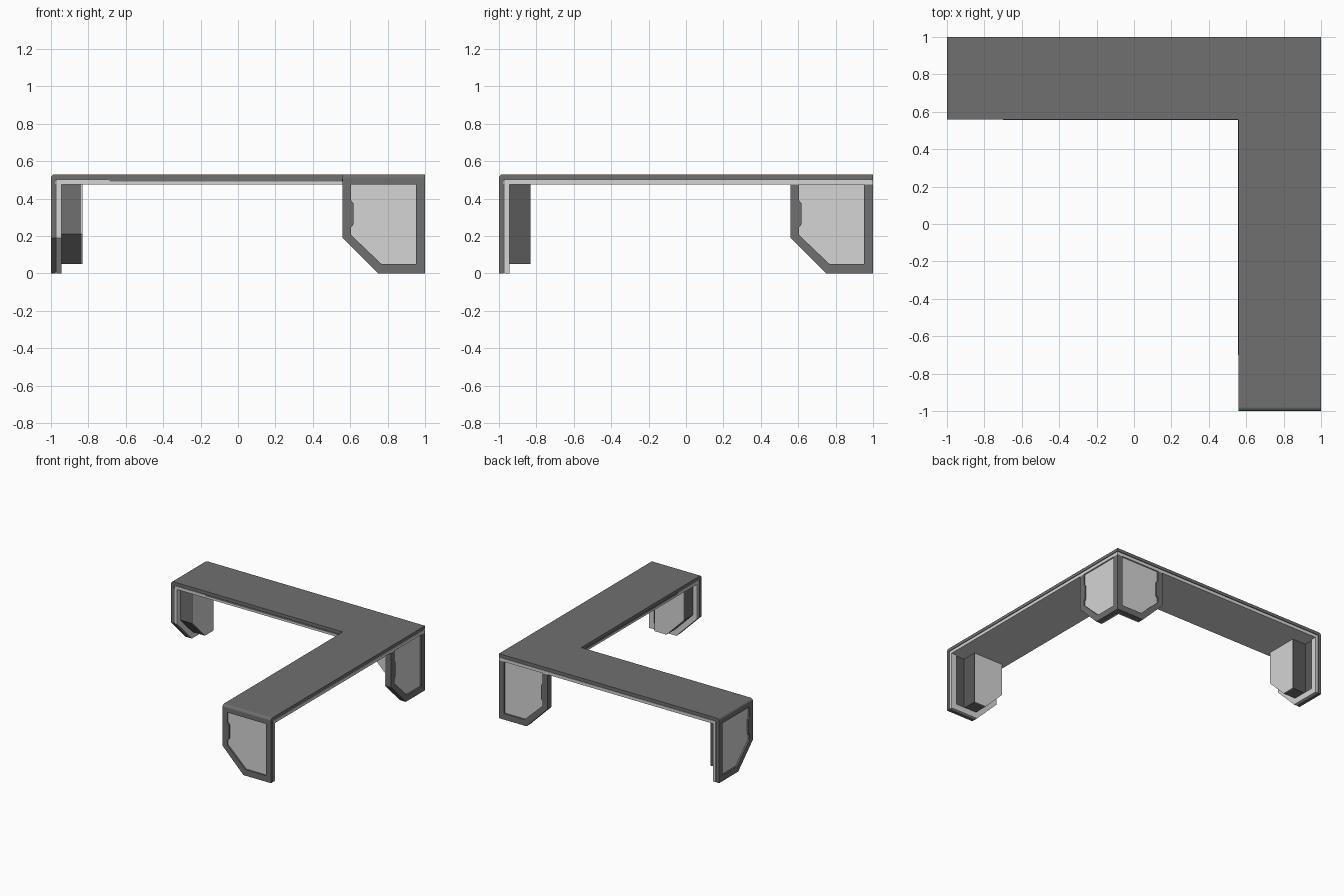
import bpy, bmesh

if "Cube" in bpy.data.objects:
    bpy.data.objects.remove(bpy.data.objects["Cube"])


def material(name, v):
    m = bpy.data.materials.new(name)
    m.diffuse_color = (v, v, v, 1)
    m.use_nodes = True
    m.node_tree.nodes["Principled BSDF"].inputs["Base Color"].default_value = m.diffuse_color
    return m


DARK = material("dark grey", 0.16)
LIGHT = material("light grey", 0.66)
SHADE = material("charcoal", 0.10)

# Placement maps: (u along panel, z up, d depth from the outer face) -> xyz
PLACES = {
    "front_end": lambda u, z, d: (u, -1 + d, z),
    "left_end": lambda u, z, d: (-1 + d, u, z),
    "corner_right": lambda u, z, d: (1 - d, u, z),
    "corner_back": lambda u, z, d: (u, 1 - d, z),
}


def flat(x, y, z):
    return (x, y, z)


def prism(name, poly, d0, d1, place, mat, round_ends=False):
    """Extrude a 2D outline between two depths."""
    bm = bmesh.new()
    a = [bm.verts.new(place(p, q, d0)) for p, q in poly]
    b = [bm.verts.new(place(p, q, d1)) for p, q in poly]
    n = len(poly)
    bm.faces.new(a)
    bm.faces.new(b[::-1])
    for i in range(n):
        j = (i + 1) % n
        bm.faces.new((a[j], a[i], b[i], b[j]))
    if round_ends:
        edges = [e for e in bm.edges
                 if all(v.co.z > d1 - 0.001 for v in e.verts)
                 and (all(v.co.x < -0.99 for v in e.verts)
                      or all(v.co.y < -0.99 for v in e.verts))]
        bmesh.ops.bevel(bm, geom=edges, offset=0.02, segments=4,
                        profile=0.5, affect='EDGES')
    bmesh.ops.recalc_face_normals(bm, faces=bm.faces[:])
    me = bpy.data.meshes.new(name)
    bm.to_mesh(me)
    bm.free()
    me.materials.append(mat)
    ob = bpy.data.objects.new(name, me)
    bpy.context.collection.objects.link(ob)
    return ob


def ell(end, i):
    """L-shaped desk outline, inset by i, both arms stopping at end."""
    return [(end, 1 - i), (1 - i, 1 - i), (1 - i, end),
            (0.56 + i, end), (0.56 + i, 0.56 + i), (end, 0.56 + i)]


def box(u0, u1, z0, z1):
    return [(u0, z0), (u1, z0), (u1, z1), (u0, z1)]


# Desktop: dark skin, recessed groove, light underlayer
prism("desktop_skin", ell(-1, 0), 0.505, 0.53, flat, DARK, True)
prism("desktop_groove", ell(-0.98, 0.005), 0.495, 0.51, flat, SHADE)
prism("desktop_underlayer", ell(-0.97, 0), 0.475, 0.50, flat, LIGHT)

# Leg outlines
T = 0.475
OUTER = [(0.56, T), (0.56, 0.19), (0.75, 0), (1, 0), (1, T)]
INNER = [(0.953, T), (0.953, 0.05), (0.768, 0.05), (0.603, 0.207),
         (0.603, 0.245), (0.617, 0.262), (0.617, 0.375),
         (0.603, 0.392), (0.603, T)]
FRAME = OUTER + INNER
CORE = [(0.565, T), (0.565, 0.193), (0.752, 0.005), (0.995, 0.005), (0.995, T)]
BRACKET = [(0.60, T), (0.60, 0.21), (0.76, 0.05), (0.865, 0.05), (0.865, T)]

for name, place in PLACES.items():
    prism(name + "_frame", FRAME, 0, 0.024, place, DARK)
    prism(name + "_inset_panel", INNER, 0.012, 0.022, place, LIGHT)
    if "end" in name:
        # End legs: layered edge, rounded lip at the top, bracket inside
        prism(name + "_lip", box(0.56, 1, T, 0.505), 0, 0.024, place, DARK)
        prism(name + "_core", CORE, 0.020, 0.045, place, SHADE)
        prism(name + "_light_rim", FRAME, 0.030, 0.055, place, LIGHT)
        prism(name + "_bracket", BRACKET, 0.04, 0.16, place, DARK)
        prism(name + "_bracket_plate", BRACKET, 0.16, 0.168, place, LIGHT)
        # Far side of the bracket is a darker plate
        prism(name + "_bracket_side", box(0.865, 0.869, 0.05, T),
              0.04, 0.168, place, SHADE)
    else:
        # Corner legs: plain dark body with light inner lining
        prism(name + "_body", OUTER, 0.022, 0.045, place, DARK)
        lining = [(min(u, 0.95), z) for u, z in OUTER]
        prism(name + "_lining", lining, 0.045, 0.055, place, LIGHT)

# Dark trim stripe along the inner edge of each arm
STRIPE = [(-0.70, 0.505), (-0.68, 0.492), (0.56, 0.492), (0.56, 0.505)]
prism("left_arm_trim", STRIPE, 0.557, 0.562,
      lambda u, z, d: (u, d, z), DARK)
prism("front_arm_trim", STRIPE, 0.557, 0.562,
      lambda u, z, d: (d, u, z), DARK)
